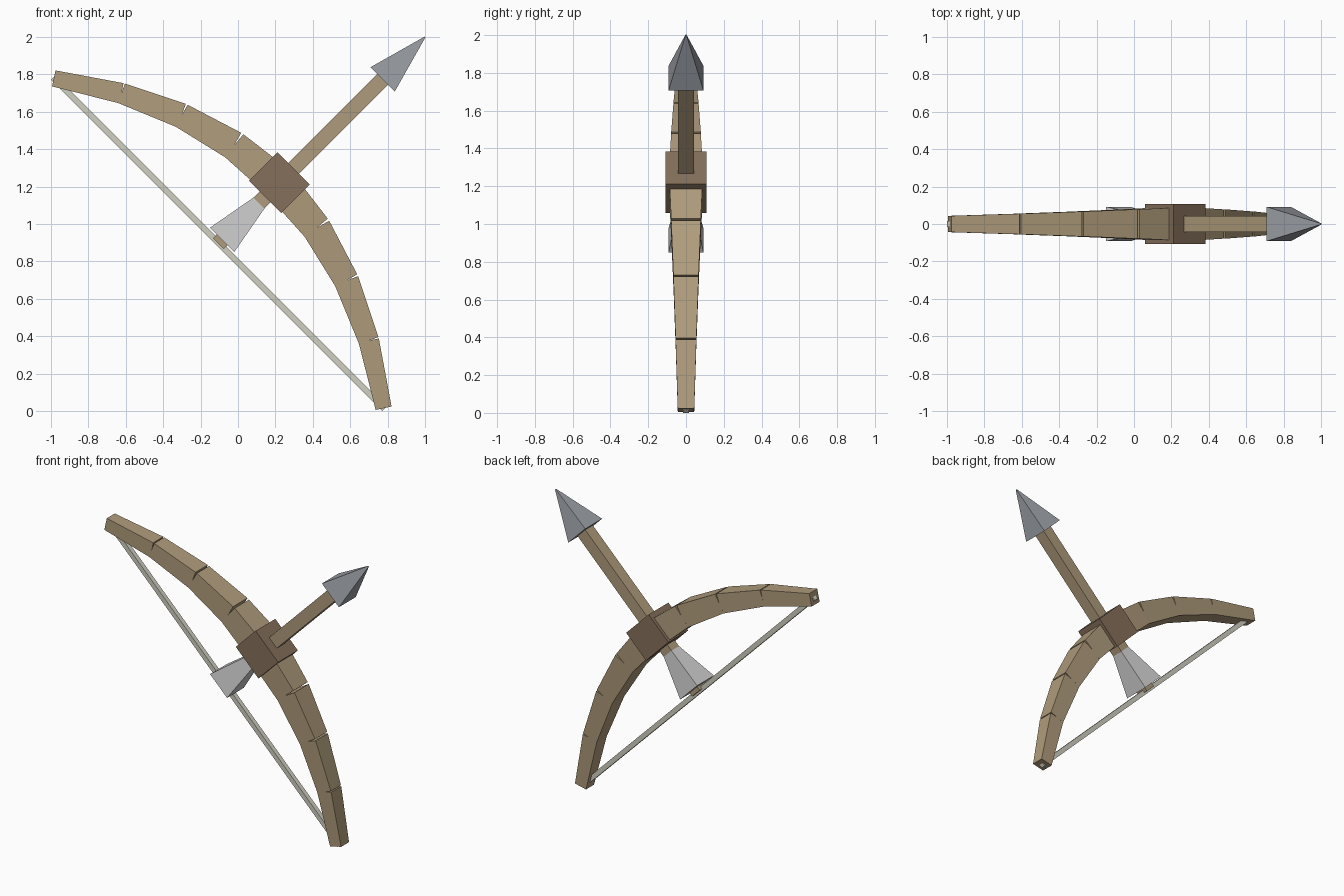
import bpy
import bmesh
from math import sqrt
from mathutils import Vector

if "Cube" in bpy.data.objects:
    bpy.data.objects.remove(bpy.data.objects["Cube"])

# u runs along the arrow, v runs along the string (both in the XZ plane)
U = Vector((1, 0, 1)) / sqrt(2)
V = Vector((1, 0, -1)) / sqrt(2)
Y = Vector((0, 1, 0))
ORIGIN = Vector((0, 0, 1))


def material(name, rgb):
    m = bpy.data.materials.new(name)
    m.diffuse_color = (*rgb, 1)
    m.use_nodes = True
    m.node_tree.nodes["Principled BSDF"].inputs["Base Color"].default_value = m.diffuse_color
    return m


wood = material("wood", (0.43, 0.33, 0.20))
leather = material("leather", (0.235, 0.162, 0.105))
steel = material("steel", (0.32, 0.34, 0.37))
cord = material("cord", (0.63, 0.63, 0.54))
feather = material("feather", (0.66, 0.66, 0.65))


def add_bar(bm, a, b, half_a, half_b, half_y=None):
    """Tapered square bar between (u, v) points a and b."""
    pa = ORIGIN + U * a[0] + V * a[1]
    pb = ORIGIN + U * b[0] + V * b[1]
    side = (pb - pa).normalized().cross(Y)
    rings = []
    for p, h in ((pa, half_a), (pb, half_b)):
        hy = half_y or h
        rings.append([bm.verts.new(p + side * (h * s) + Y * (hy * t))
                      for s, t in ((-1, -1), (1, -1), (1, 1), (-1, 1))])
    lo, hi = rings
    bm.faces.new(lo)
    bm.faces.new(hi[::-1])
    for i in range(4):
        j = (i + 1) % 4
        bm.faces.new((lo[i], hi[i], hi[j], lo[j]))


def build(name, mat, bars):
    bm = bmesh.new()
    for bar in bars:
        add_bar(bm, *bar)
    bmesh.ops.recalc_face_normals(bm, faces=bm.faces[:])
    mesh = bpy.data.meshes.new(name)
    bm.to_mesh(mesh)
    bm.free()
    mesh.materials.append(mat)
    obj = bpy.data.objects.new(name, mesh)
    bpy.context.collection.objects.link(obj)
    return obj


# Bow limbs: four straight tapered segments on each side of the grip
def limb(sign):
    def point(t):
        return (0.31 - 0.456 * t * t, sign * 1.247 * t)

    def half(t):
        return 0.09 - 0.0465 * t

    steps = [i / 4 for i in range(5)]
    return [(point(s), point(e), half(s), half(e))
            for s, e in zip(steps, steps[1:])]


build("upper_limb", wood, limb(-1))
build("lower_limb", wood, limb(1))

# Grip block and bowstring
build("grip", leather, [((0.205, 0), (0.42, 0), 0.122, 0.122, 0.108)])
build("bowstring", cord, [((-0.146, -1.252), (-0.146, 1.252), 0.016, 0.016)])

# Arrow: shaft, pyramid head, flared fletching
build("arrow_shaft", wood, [((-0.148, 0), (1.11, 0), 0.0415, 0.0415)])
build("arrow_head", steel, [((1.093, 0), (1.414, 0), 0.092, 0.003)])
build("arrow_fletching", feather, [((-0.12, 0), (0.2, 0), 0.092, 0.034)])
